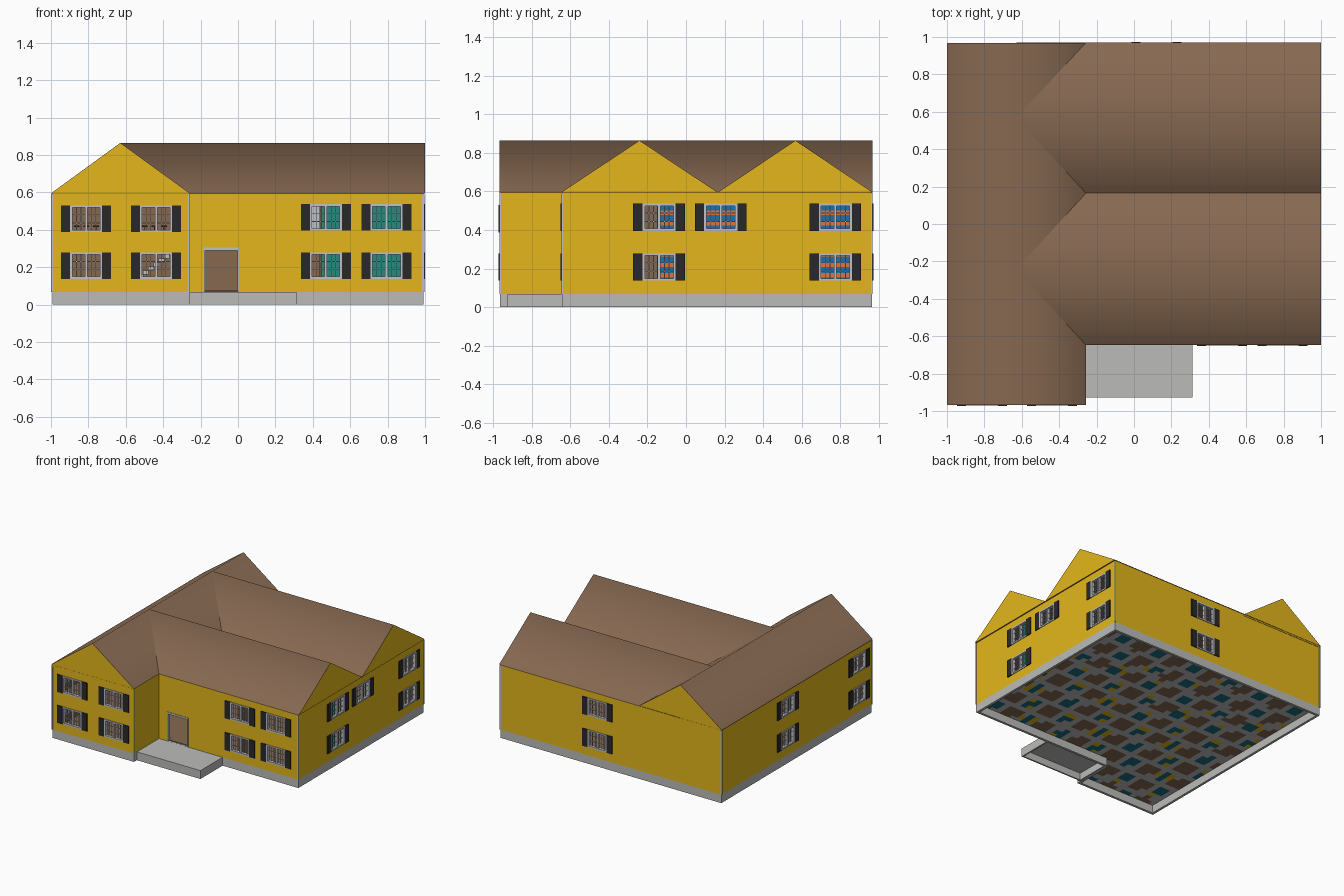
import bpy, bmesh, math
from mathutils import Vector

if "Cube" in bpy.data.objects:
    bpy.data.objects.remove(bpy.data.objects["Cube"])

def mat(name, r, g, b):
    m = bpy.data.materials.new(name)
    m.diffuse_color = (r, g, b, 1)
    m.use_nodes = True
    m.node_tree.nodes["Principled BSDF"].inputs["Base Color"].default_value = m.diffuse_color
    return m

YELLOW = mat("yellow siding", .77, .47, .011)
GREY = mat("grey concrete", .50, .50, .49)
BROWN = mat("brown", .24, .14, .083)
CHAR = mat("charcoal", .022, .022, .024)
TRIM = mat("light grey trim", .52, .54, .58)
TEAL = mat("teal", .02, .25, .215)
BLUE = mat("blue", .013, .16, .40)
ORANGE = mat("orange", .78, .17, .045)
DEEP = mat("deep blue green", .01, .15, .22)

def finish(name, bm, mats):
    me = bpy.data.meshes.new(name)
    bm.to_mesh(me)
    bm.free()
    for m in mats:
        me.materials.append(m)
    ob = bpy.data.objects.new(name, me)
    bpy.context.collection.objects.link(ob)
    return ob

# parts gather boxes and become one object each at the end
parts = {}
def box(part, material, a, b):
    bm = parts.setdefault(part, (bmesh.new(), material))[0]
    lo = [min(p, q) for p, q in zip(a, b)]
    hi = [max(p, q) for p, q in zip(a, b)]
    for v in bmesh.ops.create_cube(bm, size=1)['verts']:
        v.co = Vector([l + (h - l) * (c + .5) for l, h, c in zip(lo, hi, v.co)])

# wall panel with openings; runs counter-clockwise so outward is to its right
def wall(name, start, end, z0, z1, openings, outer, inner, thick=.02):
    s, e = Vector((*start, 0)), Vector((*end, 0))
    length, d = (e - s).length, (e - s).normalized()
    us = sorted({0, length, *[u for o in openings for u in o[:2]]})
    zs = sorted({z0, z1, *[z for o in openings for z in o[2:]]})
    bm = bmesh.new()
    grid = [[bm.verts.new(s + d * u + Vector((0, 0, z))) for z in zs] for u in us]
    for i in range(len(us) - 1):
        for j in range(len(zs) - 1):
            cu, cz = (us[i] + us[i+1]) / 2, (zs[j] + zs[j+1]) / 2
            if not any(o[0] < cu < o[1] and o[2] < cz < o[3] for o in openings):
                bm.faces.new((grid[i][j], grid[i+1][j], grid[i+1][j+1], grid[i][j+1]))
    ob = finish(name, bm, [outer, inner])
    m = ob.modifiers.new("thickness", 'SOLIDIFY')
    m.thickness, m.offset, m.material_offset = thick, -1, 1

# barred window with frame and a pair of shutters, set in a wall
def window(start, d, u, zc, hw=.086, hh=.071):
    out = Vector((d.y, -d.x, 0))
    def lb(part, material, u0, u1, d0, d1, z0, z1):
        p = [Vector((*start, 0)) + d * a + out * b + Vector((0, 0, z))
             for a, b, z in ((u0, d0, z0), (u1, d1, z1))]
        box(part, material, *p)
    for sgn in (-1, 1):
        lb("window_frames", TRIM, u + sgn * (hw - .012), u + sgn * hw, -.02, .006, zc - hh, zc + hh)
        lb("window_frames", TRIM, u - hw, u + hw, -.02, .006, zc + sgn * (hh - .012), zc + sgn * hh)
        lb("shutters", CHAR, u + sgn * hw, u + sgn * (hw + .048), 0, .008, zc - hh, zc + hh)
        lb("window_bars", TRIM, u - hw, u + hw, -.012, -.008, zc + sgn * .022 - .002, zc + sgn * .022 + .002)
        for k in (.028, .052):
            lb("window_bars", TRIM, u + sgn * k - .002, u + sgn * k + .002, -.012, -.008, zc - hh, zc + hh)
    lb("window_frames", TRIM, u - .007, u + .007, -.018, .002, zc - hh, zc + hh)

X, Y, XI, YI = .992, .964, -.26, -.643
LOW, UP = .208, .466
BASE, EAVE = .068, .594
# name, start, end, windows as (world position along the wall, height)
both = lambda *cs: [(c, z) for c in cs for z in (LOW, UP)]
runs = [
    ("wing_front", (-X, -Y), (XI, -Y), [(c, z) for c in (-.812, -.438) for z in (LOW, UP - .007)]),
    ("wing_side", (XI, -Y), (XI, YI), []),
    ("main_front", (XI, YI), (X, YI), both(.47, .794)),
    ("right", (X, YI), (X, Y), both(-.14, .775) + [(.18, UP)]),
    ("back", (X, Y), (-X, Y), both(.12)),
    ("left", (-X, Y), (-X, -Y), both(.115, -.80)),
]
for name, s, e, wins in runs:
    d = Vector((e[0] - s[0], e[1] - s[1], 0)).normalized()
    axis = 0 if abs(d.x) > .5 else 1
    holes = []
    for c, z in wins:
        u = abs(c - s[axis])
        holes.append((u - .086, u + .086, z - .071, z + .071))
        window(s, d, u, z)
    if name == "main_front":
        holes.append((.08, .26, BASE, .30))      # open doorway
    wall(name + "_wall", s, e, BASE, EAVE, holes, YELLOW, BROWN)
    wall(name + "_foundation", s, e, 0, BASE, [], GREY, GREY)

# door frame
box("door_frame", TRIM, (-.185, YI - .004, .29), (.005, YI + .022, .305))
for x in (-.185, -.003):
    box("door_frame", TRIM, (x, YI - .004, .07), (x + .008, YI + .022, .30))

# corner boards
for x, y in ((-X, -Y), (XI, -Y), (X, YI), (X, Y), (-X, Y)):
    box("corner_boards", TRIM, (x - .007, y - .004, BASE), (x + .004, y + .004, .588))

# yellow frieze under each gable
box("friezes", YELLOW, (-X, -Y - .003, .582), (XI, -Y + .01, EAVE))
box("friezes", YELLOW, (-X, Y + .003, .582), (XI, Y - .01, EAVE))

# gabled roofs: smooth over the ridge, yellow ends framed by a thin brown edge
def roof(name, e0, e1, a0, a1, along_x):
    bm = bmesh.new()
    prof = [(e0, .595), ((e0 + e1) / 2, .865), (e1, .595)]
    P = lambda c, a, z: (a, c, z) if along_x else (c, a, z)
    ends = [[bm.verts.new(P(c, a, z)) for c, z in prof] for a in (a0, a1)]
    gables = [bm.faces.new(r) for r in ends]
    for i in range(3):
        j = (i + 1) % 3
        f = bm.faces.new((ends[0][i], ends[0][j], ends[1][j], ends[1][i]))
        f.smooth = i < 2
    bmesh.ops.recalc_face_normals(bm, faces=bm.faces)
    for e in bm.edges:
        e.smooth = all(v.co.z > .8 for v in e.verts)   # only the ridge is soft
    bmesh.ops.inset_individual(bm, faces=gables, thickness=.003)
    for f in gables:
        f.material_index = 1
    finish(name, bm, [BROWN, YELLOW])

roof("wing_roof", -1, -.257, -.968, .968, False)
roof("front_main_roof", -.648, .165, -.6285, 1, True)
roof("back_main_roof", .165, .97, -.6285, 1, True)

# ground floor: patchwork underside and brown boards above
bm = bmesh.new()
def patch(x0, x1, y0, y1, n, m):
    for i in range(n):
        for j in range(m):
            xa, xb = (x0 + (x1 - x0) * k / n for k in (i, i + 1))
            ya, yb = (y0 + (y1 - y0) * k / m for k in (j, j + 1))
            f = bm.faces.new([bm.verts.new((x, y, .064)) for x, y in
                              ((xa, ya), (xa, yb), (xb, yb), (xb, ya))])
            w = math.sin(19 * xa + 4 * ya) * math.cos(16 * ya)
            f.material_index = 1 if w > .22 else 2 if w < -.62 else 3 if w < -.5 else 0
patch(-.98, .98, -.64, .955, 40, 32)
patch(-.98, -.27, -.955, -.64, 15, 6)
finish("floor_underside", bm, [GREY, BROWN, DEEP, YELLOW])
for part, z in (("ground_floor", .066), ("upper_floor", .33)):
    box(part, BROWN, (-.975, -.63, z), (.975, .948, z + .008))
    box(part, BROWN, (-.975, -.948, z), (-.277, -.63, z + .008))

# porch slab, open underneath
PX0, PX1, PY = XI + .002, .312, -.927
box("porch", GREY, (PX0, PY, .058), (PX1, YI - .001, .068))
box("porch", GREY, (PX0, PY, 0), (PX1, PY + .012, .06))
for x in (PX0, PX1 - .012):
    box("porch", GREY, (x, PY, 0), (x + .012, YI - .001, .06))

# inner partitions: teal faces the front, blue with orange shelves faces right
box("teal_partition", TEAL, (.45, -.15, .075), (.97, -.14, .59))
box("brown_partition", BROWN, (.44, -.62, .075), (.45, -.14, .59))
box("blue_partition", BLUE, (.44, -.139, .075), (.45, .94, .59))
box("hall_partition", BROWN, (-.26, .30, .075), (.439, .31, .59))
box("wing_partition", BROWN, (-.97, -.02, .075), (-.27, -.01, .59))
box("light_panel", TRIM, (.39, -.3, .34), (.439, -.29, .59))
for k in range(9):
    z = .1 + k * .054
    box("shelf_rows", ORANGE, (.45, -.135, z), (.456, .93, z + .022))

# staircase seen through the wing window, and upstairs railing
for k in range(12):
    x, z = -.62 + k * .028, .075 + k * .0215
    box("staircase", TRIM, (x, -.62, z), (x + .03, -.48, z + .0215))
    xr = -.93 + k * .052
    box("railing", CHAR, (xr, -.45, .415), (xr + .03, -.44, .424))
    box("railing", CHAR, (xr + .013, -.448, .338), (xr + .017, -.442, .42))

for name, (bm, material) in parts.items():
    finish(name, bm, [material])
